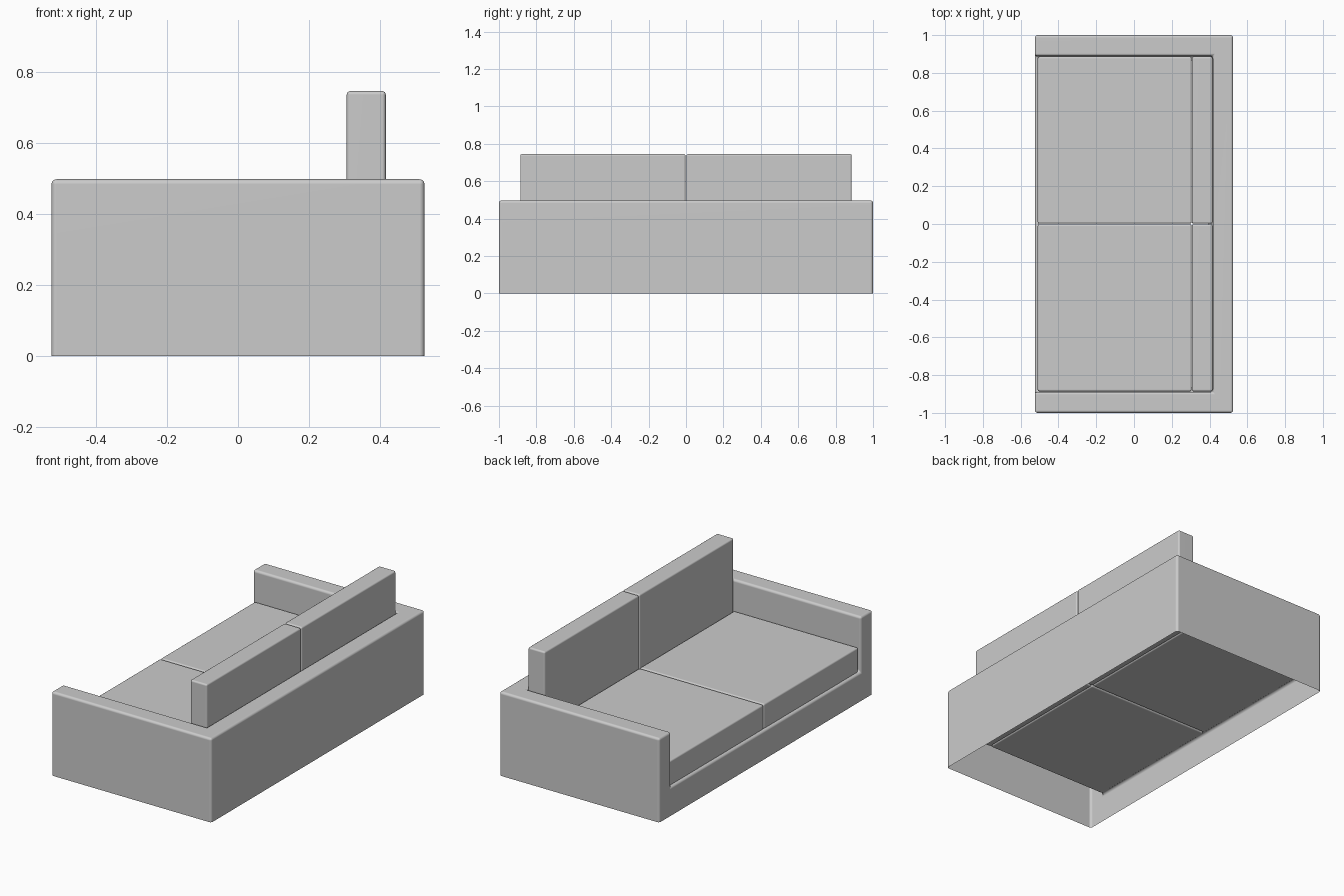
import bpy, bmesh

if "Cube" in bpy.data.objects:
    bpy.data.objects.remove(bpy.data.objects["Cube"])

X, Y, H = 0.525, 1.0, 0.497          # outer half depth, half length, arm height
BX, AY, RZ = 0.417, 0.889, 0.17      # inner back, inner arm, rail height


def finish(name, bm):
    bmesh.ops.recalc_face_normals(bm, faces=bm.faces)
    mesh = bpy.data.meshes.new(name)
    bm.to_mesh(mesh)
    bm.free()
    ob = bpy.data.objects.new(name, mesh)
    bpy.context.collection.objects.link(ob)
    for p in mesh.polygons:
        p.use_smooth = True
    mod = ob.modifiers.new("weighted", 'WEIGHTED_NORMAL')
    mod.keep_sharp = True
    return ob


def cushion(name, lo, hi, radius=0.01):
    bm = bmesh.new()
    bmesh.ops.create_cube(bm, size=1)
    for v in bm.verts:
        v.co = [lo[i] if v.co[i] < 0 else hi[i] for i in range(3)]
    bmesh.ops.bevel(bm, geom=bm.edges[:], offset=radius, segments=4,
                    profile=0.5, affect='EDGES')
    return finish(name, bm)


# Frame: hollow shell, open underneath, with two arms, a back and a low front rail
bm = bmesh.new()
ring = lambda x0, x1, y, z: [bm.verts.new(c) for c in
                             ((x0, -y, z), (x1, -y, z), (x1, y, z), (x0, y, z))]
b = ring(-X, X, Y, 0)
t = ring(-X, X, Y, H)
i = ring(-X, BX, AY, H)
f = ring(-X, BX, AY, RZ)
for k in range(3):
    bm.faces.new((b[k], b[k + 1], t[k + 1], t[k]))      # outer walls
    bm.faces.new((i[k], i[k + 1], f[k + 1], f[k]))      # inner walls
bm.faces.new((b[0], t[0], i[0], f[0], f[3], i[3], t[3], b[3]))   # front
bm.faces.new((t[0], t[1], t[2], t[3], i[3], i[2], i[1], i[0]))   # top
bm.faces.new(f)                                                  # seat well
bmesh.ops.recalc_face_normals(bm, faces=bm.faces)
bmesh.ops.bevel(bm, geom=[e for e in bm.edges if not e.is_boundary],
                offset=0.014, segments=4, profile=0.5, affect='EDGES')
# Cut the well open, leaving a narrow ledge
well = max((p for p in bm.faces if abs(p.calc_center_median().z - RZ) < 0.002),
           key=lambda p: p.calc_area())
bmesh.ops.inset_region(bm, faces=[well], thickness=0.012)
bmesh.ops.delete(bm, geom=[well], context='FACES')
finish("sofa_frame", bm)

# Seat and back cushions, one pair per side
for side, y0, y1 in (("right", -0.886, -0.002), ("left", 0.002, 0.886)):
    cushion("seat_cushion_" + side, (-0.51, y0, 0.166), (0.305, y1, 0.315))
    cushion("back_cushion_" + side, (0.306, y0, 0.166), (0.416, y1, 0.745))
